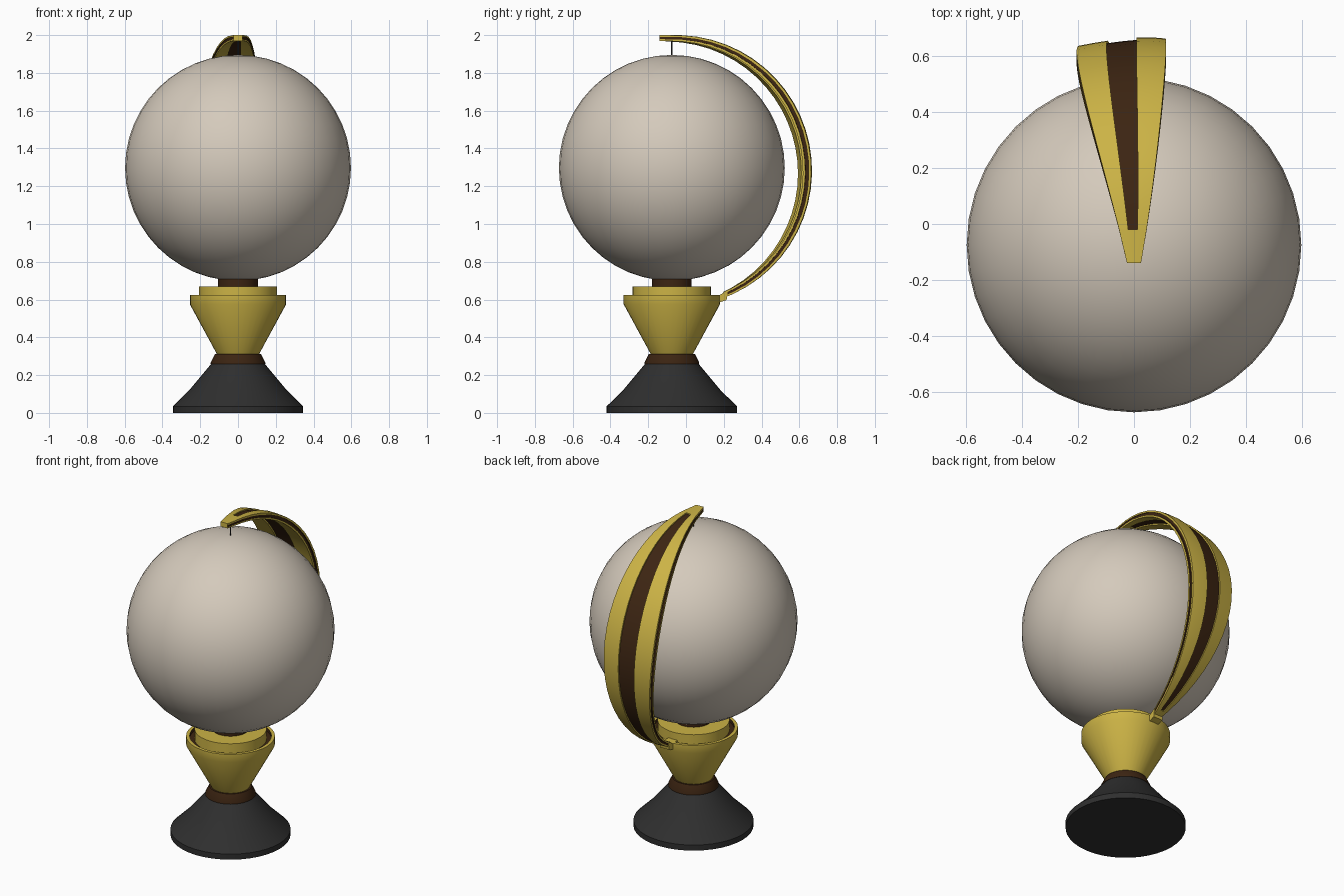
import bpy, bmesh, math

if "Cube" in bpy.data.objects:
    bpy.data.objects.remove(bpy.data.objects["Cube"])

CY = -0.075  # y of the turning axis of stand and ball


def material(name, rgb):
    m = bpy.data.materials.new(name)
    m.diffuse_color = (*rgb, 1)
    m.use_nodes = True
    m.node_tree.nodes["Principled BSDF"].inputs["Base Color"].default_value = m.diffuse_color
    return m


GOLD = material("gold", (0.60, 0.45, 0.06))
BROWN = material("dark_brown", (0.045, 0.018, 0.006))
CHAR = material("charcoal", (0.028, 0.028, 0.028))
CREAM = material("cream", (0.66, 0.59, 0.50))


def finish(name, bm, mats, angle=30):
    bmesh.ops.remove_doubles(bm, verts=bm.verts, dist=1e-5)
    bmesh.ops.recalc_face_normals(bm, faces=bm.faces)
    me = bpy.data.meshes.new(name)
    bm.to_mesh(me)
    bm.free()
    for m in mats:
        me.materials.append(m)
    ob = bpy.data.objects.new(name, me)
    bpy.context.collection.objects.link(ob)
    bpy.ops.object.select_all(action='DESELECT')
    ob.select_set(True)
    bpy.context.view_layer.objects.active = ob
    bpy.ops.object.shade_smooth_by_angle(angle=math.radians(angle))
    return ob


def skin(bm, rings, mat_rule, caps=True):
    """Join closed rings of points with quads."""
    vs = [[bm.verts.new(p) for p in r] for r in rings]
    n = len(vs[0])
    for i in range(len(vs) - 1):
        for j in range(n):
            k = (j + 1) % n
            f = bm.faces.new((vs[i][j], vs[i][k], vs[i + 1][k], vs[i + 1][j]))
            f.material_index = mat_rule(i, j)
    if caps:
        bm.faces.new(vs[0])
        bm.faces.new(vs[-1])


def lathe(name, profile, mats, mat_rule=lambda i, j: 0, sides=40):
    bm = bmesh.new()
    rings = [[(r * math.cos(2 * math.pi * k / sides),
               CY + r * math.sin(2 * math.pi * k / sides), z)
              for k in range(sides)] for r, z in profile]
    skin(bm, rings, mat_rule)
    return finish(name, bm, mats)


# stand
lathe("base", [(0.345, 0), (0.345, 0.035), (0.26, 0.118), (0.20, 0.19), (0.143, 0.258)], [CHAR])
lathe("collar", [(0.145, 0.258), (0.145, 0.266), (0.122, 0.312)], [BROWN])
# cup with a dark groove around the raised centre
lathe("cup", [(0.112, 0.312), (0.255, 0.575), (0.255, 0.625), (0.235, 0.625),
              (0.235, 0.605), (0.207, 0.605), (0.207, 0.67), (0.10, 0.67)],
      [GOLD, BROWN], lambda i, j: 1 if i in (3, 4) else 0)
lathe("ball_neck", [(0.105, 0.66), (0.105, 0.73)], [BROWN])
lathe("top_pin", [(0.004, 1.87), (0.004, 1.98)], [CHAR], sides=8)

# ball
bm = bmesh.new()
bmesh.ops.create_uvsphere(bm, u_segments=40, v_segments=24, radius=0.598)
bmesh.ops.translate(bm, verts=bm.verts, vec=(0, CY, 1.297))
finish("ball", bm, [CREAM])

# arm: crescent strip, widest at mid height, with stripe recesses and edge grooves
# section points: (fraction across, fraction of depth, recess as fraction of depth)
half = [(0, 0, 0), (.17, 0, 0), (1 / 3, 0, 0), (1 / 3, 0, .2), (.5, 0, .2), (2 / 3, 0, .2),
        (2 / 3, 0, 0), (.84, 0, 0), (1, 0, 0), (1, .3, 0), (.97, .3, 0)]
section = half + [(1 - f, 1 - d, -r) for f, d, r in half]
# the groove needs its lower wall on each edge
section = (half + [(.97, .7, 0), (1, .7, 0)]
           + [(1 - f, 1 - d, -r) for f, d, r in half] + [(.03, .3, 0), (0, .3, 0)])
HALF = len(half) + 2
A0, A1 = -7.2, 159.0
R, AY, AZ = 0.718, -0.05, 1.282


def fall(f):
    """How far the outer surface curls in towards the ball."""
    return 0.032 * ((0.75 - f) / 0.75) ** 1.5 if f < 0.75 else 0.08 * (f - 0.75) ** 2


def arm_ring(deg, recessed):
    s = max(0.0, math.sin(math.pi * (deg - A0) / (A1 - A0)))
    a = math.radians(deg)
    w = 0.025 + 0.135 * s
    cx = -0.045 * s ** 1.4
    thick = 0.03 + 0.015 * s
    if deg < 0:  # straight flat tip
        py, pz, ny, nz = AY + R * a, AZ + R, 0, 1
    else:
        ny, nz = math.sin(a), math.cos(a)
        py, pz = AY + R * ny, AZ + R * nz
    ring = []
    for f, d, r in section:
        inward = fall(f) * s + thick * (d + (r if recessed else 0))
        ring.append((cx + w * (2 * f - 1), py - ny * inward, pz - nz * inward))
    return ring


N = 24
S0, S1 = 2.4, 155.0
stops = ([(A0, False), (S0, False)]
         + [(S0 + 0.05 + (S1 - S0) * i / N, True) for i in range(N + 1)]
         + [(S1 + 0.1, False), (A1, False)])


def arm_colour(i, j):
    j = j % HALF
    if j in (9, 10, 11):               # edge groove
        return 1
    if j in (3, 4) and 2 <= i < N + 2:  # centre stripe, both faces
        return 1
    return 0


bm = bmesh.new()
skin(bm, [arm_ring(d, r) for d, r in stops], arm_colour)
finish("arm", bm, [GOLD, BROWN], 25)

# bracket joining the arm to the cup
bm = bmesh.new()
side = [(0.13, 0.625), (0.15, 0.578), (0.17, 0.582), (0.215, 0.597), (0.222, 0.65), (0.18, 0.625)]
skin(bm, [[(x, y, z) for y, z in side] for x in (-0.032, 0.032)], lambda i, j: 0)
finish("arm_bracket", bm, [GOLD])
